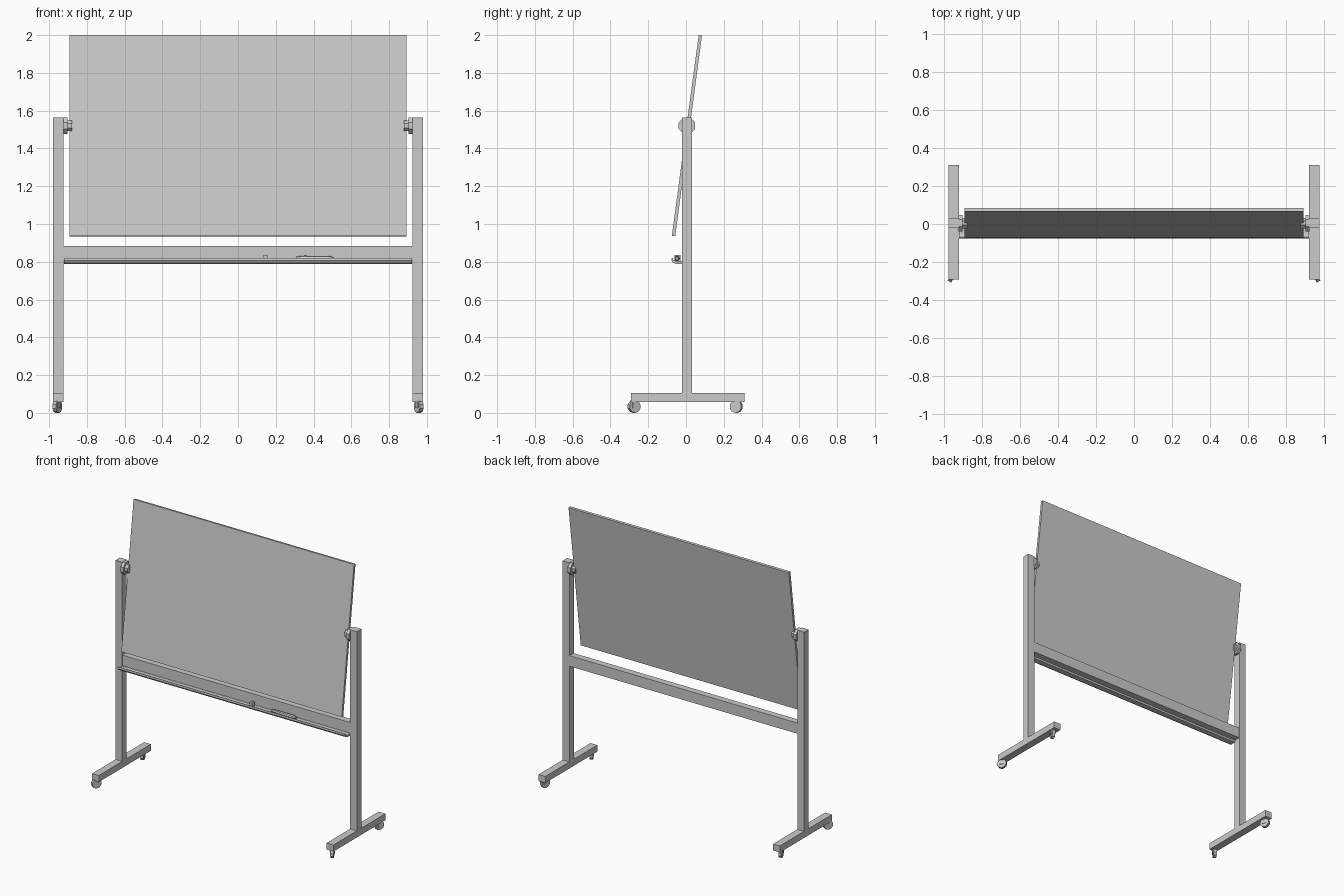
import bpy, math
from mathutils import Matrix, Vector

if "Cube" in bpy.data.objects:
    bpy.data.objects.remove(bpy.data.objects["Cube"])

YC = 0.005  # centre line of the frame


def box(name, size, loc, rot=(0, 0, 0)):
    bpy.ops.mesh.primitive_cube_add(size=1, location=loc, rotation=rot)
    o = bpy.context.object
    o.name = name
    o.scale = size
    return o


def extrude_x(name, profile, x0, x1):
    n = len(profile)
    verts = [(x, y, z) for x in (x0, x1) for y, z in profile]
    faces = [tuple(range(n))[::-1], tuple(range(n, 2 * n))]
    faces += [(i, (i + 1) % n, n + (i + 1) % n, n + i) for i in range(n)]
    me = bpy.data.meshes.new(name)
    me.from_pydata(verts, [], faces)
    me.update()
    o = bpy.data.objects.new(name, me)
    bpy.context.collection.objects.link(o)
    return o


def cylinder(name, r, length, sides, loc, direction, r2=None, spin=0.0):
    rot = Vector(direction).to_track_quat('Z', 'Y').to_matrix().to_4x4()
    rot = rot @ Matrix.Rotation(spin, 4, 'Z')
    bpy.ops.mesh.primitive_cone_add(vertices=sides, radius1=r, radius2=r if r2 is None else r2,
                                    depth=length, location=loc, rotation=rot.to_euler())
    o = bpy.context.object
    o.name = name
    return o


# Tilted writing board
tilt = math.radians(-7.6)
box("board", (1.786, 0.018, 1.073), (0, YC, 1.468), (tilt, 0, 0))

for s, side in ((-1, "left"), (1, "right")):
    # Upright and foot
    box(side + "_post", (0.055, 0.052, 1.46), (s * 0.951, YC, 0.835))
    box(side + "_foot", (0.055, 0.602, 0.048), (s * 0.951, YC + 0.004, 0.082))
    # Octagonal pivot clamp between board and post
    cylinder(side + "_pivot_knob", 0.047, 0.022, 8, (s * 0.914, YC, 1.52), (1, 0, 0),
             spin=math.radians(22.5))
    cylinder(side + "_pivot_axle", 0.03, 0.03, 8, (s * 0.893, YC, 1.52), (1, 0, 0),
             spin=math.radians(22.5))
    # Casters, swivelled to different angles
    for y, end, a in ((-0.275, "front", 30), (0.266, "rear", -22)):
        a = math.radians(a * s)
        axle = Vector((math.cos(a), math.sin(a), 0))
        c = Vector((s * 0.957, y, 0.034))
        cylinder(f"{side}_{end}_wheel", 0.034, 0.022, 10, c, axle)
        for k in (-1, 1):
            box(f"{side}_{end}_fork", (0.004, 0.03, 0.04), c + axle * 0.013 * k + Vector((0, 0, 0.012)),
                (0, 0, a))

# Cross rail
box("cross_rail", (1.85, 0.048, 0.078), (0, YC, 0.845))

# Tray with raised lip
tray = [(-0.015, 0.788), (-0.052, 0.788), (-0.070, 0.797), (-0.077, 0.808), (-0.075, 0.820),
        (-0.070, 0.820), (-0.068, 0.810), (-0.055, 0.803), (-0.015, 0.803)]
extrude_x("pen_tray", tray, -0.922, 0.922)

# Marker lying along the tray, and a small one across it
cylinder("marker_body", 0.014, 0.12, 8, (0.42, -0.047, 0.817), (1, 0, 0))
cylinder("marker_cap", 0.015, 0.055, 8, (0.335, -0.047, 0.818), (-1, 0, 0), r2=0.010)
cylinder("marker_tail", 0.014, 0.025, 8, (0.4925, -0.047, 0.817), (1, 0, 0), r2=0.008)
box("board_clip", (0.02, 0.032, 0.034), (0.145, -0.046, 0.82))
